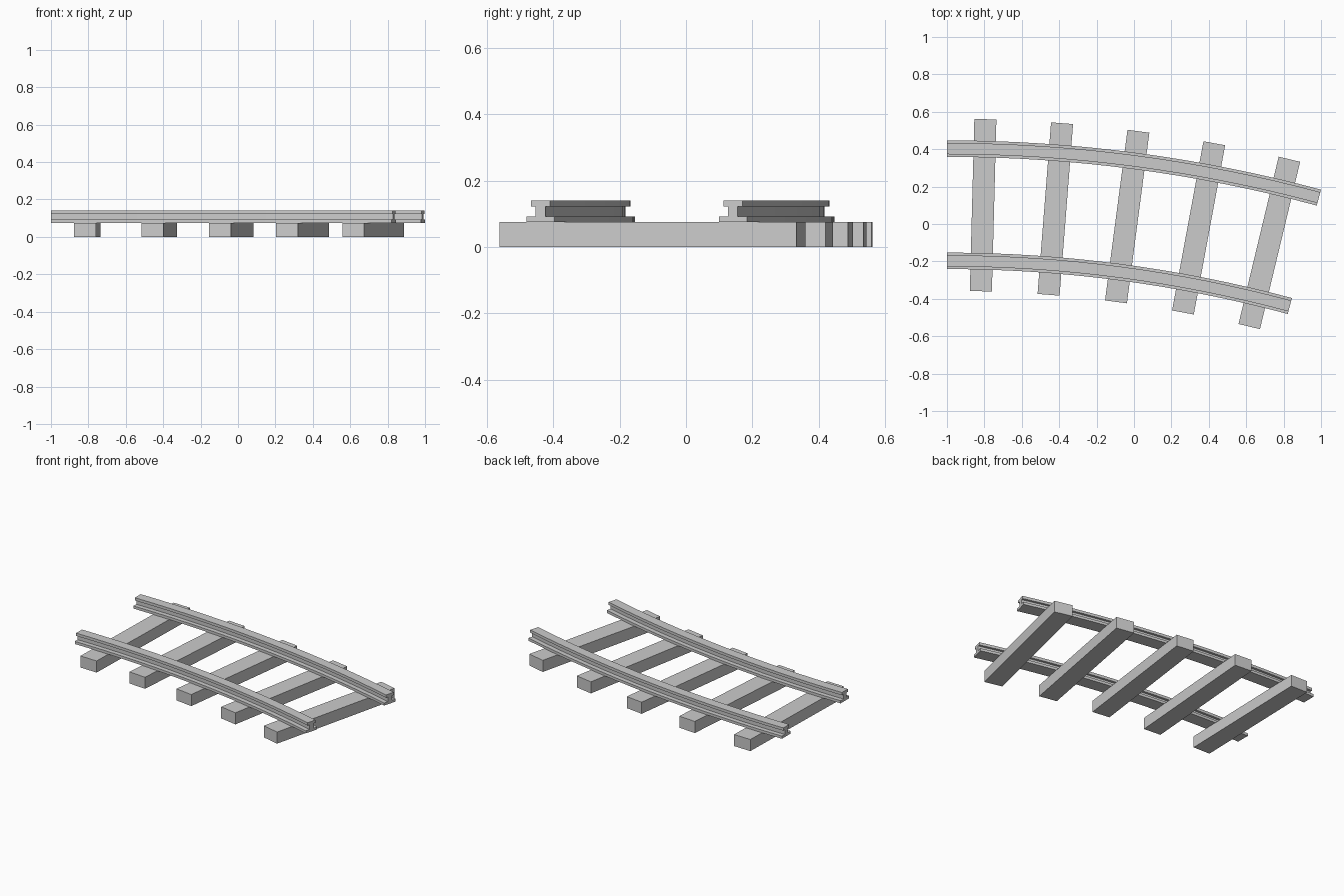
import bpy, bmesh, math
from mathutils import Matrix

if "Cube" in bpy.data.objects:
    bpy.data.objects.remove(bpy.data.objects["Cube"])

# Shared arc: the track starts heading along +x and bends 15 degrees to the right
CX, CY = -1.0, -7.28
SWEEP = math.radians(15)
SEGMENTS = 16

grey = bpy.data.materials.new("light grey")
grey.diffuse_color = (0.6, 0.6, 0.6, 1)
grey.use_nodes = True
grey.node_tree.nodes["Principled BSDF"].inputs["Base Color"].default_value = grey.diffuse_color


def add_object(name, bm):
    bmesh.ops.recalc_face_normals(bm, faces=bm.faces)
    mesh = bpy.data.meshes.new(name)
    bm.to_mesh(mesh)
    bm.free()
    mesh.materials.append(grey)
    obj = bpy.data.objects.new(name, mesh)
    bpy.context.collection.objects.link(obj)


# Half of the rail section (offset, height): foot, web, head
half = [(0.044, 0.075), (0.044, 0.092), (0.015, 0.092),
        (0.015, 0.122), (0.03, 0.122), (0.03, 0.14)]
section = half + [(-x, z) for x, z in reversed(half)]


def rail(name, radius):
    bm = bmesh.new()
    rings = []
    for i in range(SEGMENTS + 1):
        a = SWEEP * i / SEGMENTS
        rings.append([bm.verts.new((CX + (radius + o) * math.sin(a),
                                    CY + (radius + o) * math.cos(a), z))
                      for o, z in section])
    n = len(section)
    for r0, r1 in zip(rings, rings[1:]):
        for j in range(n):
            k = (j + 1) % n
            bm.faces.new((r0[j], r0[k], r1[k], r1[j]))
    bm.faces.new(rings[0])
    bm.faces.new(rings[-1])
    add_object(name, bm)


rail("outer_rail", 7.683)
rail("inner_rail", 7.083)

# Sleepers: boxes laid radially, evenly spaced along the arc
for i in range(5):
    a = math.radians(1.5 + 3 * i)
    r = 7.383
    bm = bmesh.new()
    place = (Matrix.Translation((CX + r * math.sin(a), CY + r * math.cos(a), 0.0375))
             @ Matrix.Rotation(-a, 4, 'Z')
             @ Matrix.Diagonal((0.118, 0.92, 0.075, 1)))
    bmesh.ops.create_cube(bm, size=1, matrix=place)
    add_object(f"sleeper_{i + 1}", bm)
